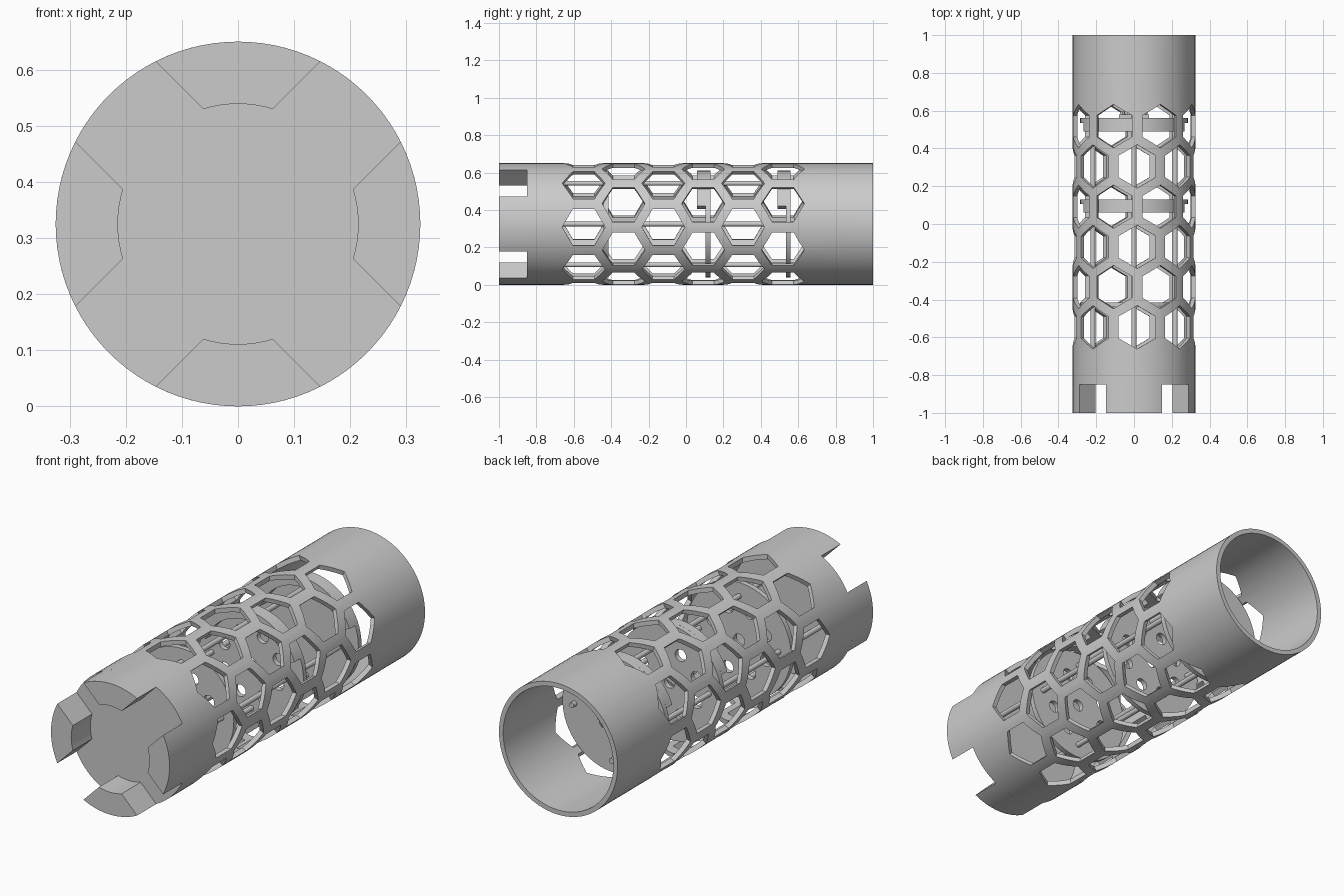
import bpy, bmesh
from math import sin, cos, pi, radians, sqrt
from mathutils import Vector, Matrix

if "Cube" in bpy.data.objects:
    bpy.data.objects.remove(bpy.data.objects["Cube"])

R, RI, ZC = 0.325, 0.302, 0.325          # outer radius, bore radius, axis height


def finish(name, bm, smooth=True):
    bmesh.ops.remove_doubles(bm, verts=bm.verts, dist=1e-5)
    bmesh.ops.recalc_face_normals(bm, faces=bm.faces)
    me = bpy.data.meshes.new(name)
    bm.to_mesh(me)
    bm.free()
    ob = bpy.data.objects.new(name, me)
    bpy.context.collection.objects.link(ob)
    if smooth:
        shade(ob)
    return ob


def shade(ob):
    bpy.ops.object.select_all(action='DESELECT')
    bpy.context.view_layer.objects.active = ob
    ob.select_set(True)
    bpy.ops.object.shade_smooth_by_angle(angle=radians(30))


def lathe(name, profile, n=96):
    """Revolve a closed (radius, y) profile about the tube axis."""
    bm = bmesh.new()
    rings = [[bm.verts.new((r * cos(2*pi*i/n), y, ZC + r * sin(2*pi*i/n)))
              for i in range(n)] for r, y in profile]
    for k, a in enumerate(rings):
        b = rings[(k + 1) % len(rings)]
        if profile[k][0] == 0 and profile[(k + 1) % len(rings)][0] == 0:
            continue
        for i in range(n):
            j = (i + 1) % n
            bm.faces.new((a[i], a[j], b[j], b[i]))
    bmesh.ops.remove_doubles(bm, verts=bm.verts, dist=1e-5)
    bmesh.ops.dissolve_degenerate(bm, dist=1e-6, edges=bm.edges)
    return finish(name, bm, False)


def prism(bm, pts, y0, y1):
    """Extrude an (x, z) outline, measured from the axis, along y."""
    a = [bm.verts.new((x, y0, ZC + z)) for x, z in pts]
    b = [bm.verts.new((x, y1, ZC + z)) for x, z in pts]
    bm.faces.new(a)
    bm.faces.new(b)
    for i in range(len(pts)):
        j = (i + 1) % len(pts)
        bm.faces.new((a[i], a[j], b[j], b[i]))


def arc(r, a0, a1, n, cx=0, cz=0):
    return [(cx + r * cos(radians(a0 + (a1 - a0) * i / n)),
             cz + r * sin(radians(a0 + (a1 - a0) * i / n))) for i in range(n + 1)]


def circle(r, n, cx=0, cz=0):
    return arc(r, 0, 360, n, cx, cz)[:-1]


def cut(ob, cutter):
    m = ob.modifiers.new("cut", 'BOOLEAN')
    m.operation, m.solver, m.object = 'DIFFERENCE', 'EXACT', cutter
    bpy.context.view_layer.update()
    bpy.context.view_layer.objects.active = ob
    bpy.ops.object.modifier_apply(modifier=m.name)
    bpy.data.objects.remove(cutter)
    shade(ob)


# Outer tube with closed front bulkhead
tube = lathe("outer_tube", [(R, -0.85), (R, 1), (RI, 1), (RI, -0.79), (0, -0.79), (0, -0.85)])

# Staggered hexagonal windows: six rows of eight
bm = bmesh.new()
for row in range(6):
    y = -0.547 + 0.213 * row
    for k in range(8):
        a = radians(87 + 45 * k + (22.5 if row % 2 else 0))
        out, side = Vector((cos(a), 0, sin(a))), Vector((-sin(a), 0, cos(a)))
        loops = []
        for d in (0.27, 0.36):
            loops.append([bm.verts.new(Vector((0, y, ZC)) + out * d
                          + side * 0.113 * sin(i * pi / 3)
                          + Vector((0, 0.115 * cos(i * pi / 3), 0))) for i in range(6)])
        bm.faces.new(loops[0])
        bm.faces.new(loops[1])
        for i in range(6):
            j = (i + 1) % 6
            bm.faces.new((loops[0][i], loops[0][j], loops[1][j], loops[1][i]))
cut(tube, finish("window_cutter", bm, False))

# Four coupling jaws on the front
for k, side in enumerate(("right", "top", "left", "bottom")):
    c = 90 * k
    bm = bmesh.new()
    prism(bm, arc(R, c - 26.9, c + 26.9, 14) + arc(0.214, c + 16.8, c - 16.8, 8), -1, -0.85)
    finish("coupling_jaw_" + side, bm)

# Internal bulkhead discs with ring of lightening holes and thick upper rim
for name, y in (("front", -0.415), ("middle", 0.13), ("rear", 0.56)):
    bm = bmesh.new()
    prism(bm, circle(0.285, 64), y - 0.025, y)
    disc = finish(name + "_disc", bm, False)
    if name != "rear":
        bm = bmesh.new()
        for i in range(8):
            a = 2 * pi * (i + 0.5) / 8
            prism(bm, circle(0.03, 20, 0.16 * cos(a), 0.16 * sin(a)), y - 0.1, y + 0.1)
        prism(bm, circle(0.03, 20), y - 0.1, y + 0.1)
        cut(disc, finish("hole_cutter", bm, False))
    else:
        shade(disc)
    if name != "front":
        bm = bmesh.new()
        prism(bm, arc(0.285, 20, 160, 36) + arc(0.235, 160, 20, 36), y - 0.07, y - 0.025)
        finish(name + "_disc_rim", bm)

# Four long tie rods
for k in range(4):
    a = k * pi / 2
    bm = bmesh.new()
    prism(bm, circle(0.013, 16, 0.218 * cos(a), 0.218 * sin(a)), -0.80, 0.585)
    finish("tie_rod_%d" % (k + 1), bm)

# Rear latch: base plate, two lugs, cross pin and ring
bm = bmesh.new()
prism(bm, [(-0.08, -0.035), (0.08, -0.035), (0.08, 0.035), (-0.08, 0.035)], 0.56, 0.58)
for x in (-0.035, 0.025):
    prism(bm, [(x, -0.025), (x + 0.01, -0.025), (x + 0.01, 0.025), (x, 0.025)], 0.58, 0.63)
for x in (-0.06, 0.06):
    prism(bm, circle(0.012, 12, x, 0), 0.58, 0.595)
finish("latch_bracket", bm)
bpy.ops.mesh.primitive_cylinder_add(vertices=16, radius=0.01, depth=0.1,
                                    location=(0, 0.612, ZC), rotation=(0, pi / 2, 0))
bpy.context.object.name = "latch_pin"
shade(bpy.context.object)
bpy.ops.mesh.primitive_torus_add(major_radius=0.026, minor_radius=0.006, major_segments=24,
                                 minor_segments=8, location=(0, 0.634, ZC), rotation=(0, pi / 2, 0))
bpy.context.object.name = "latch_ring"
shade(bpy.context.object)
